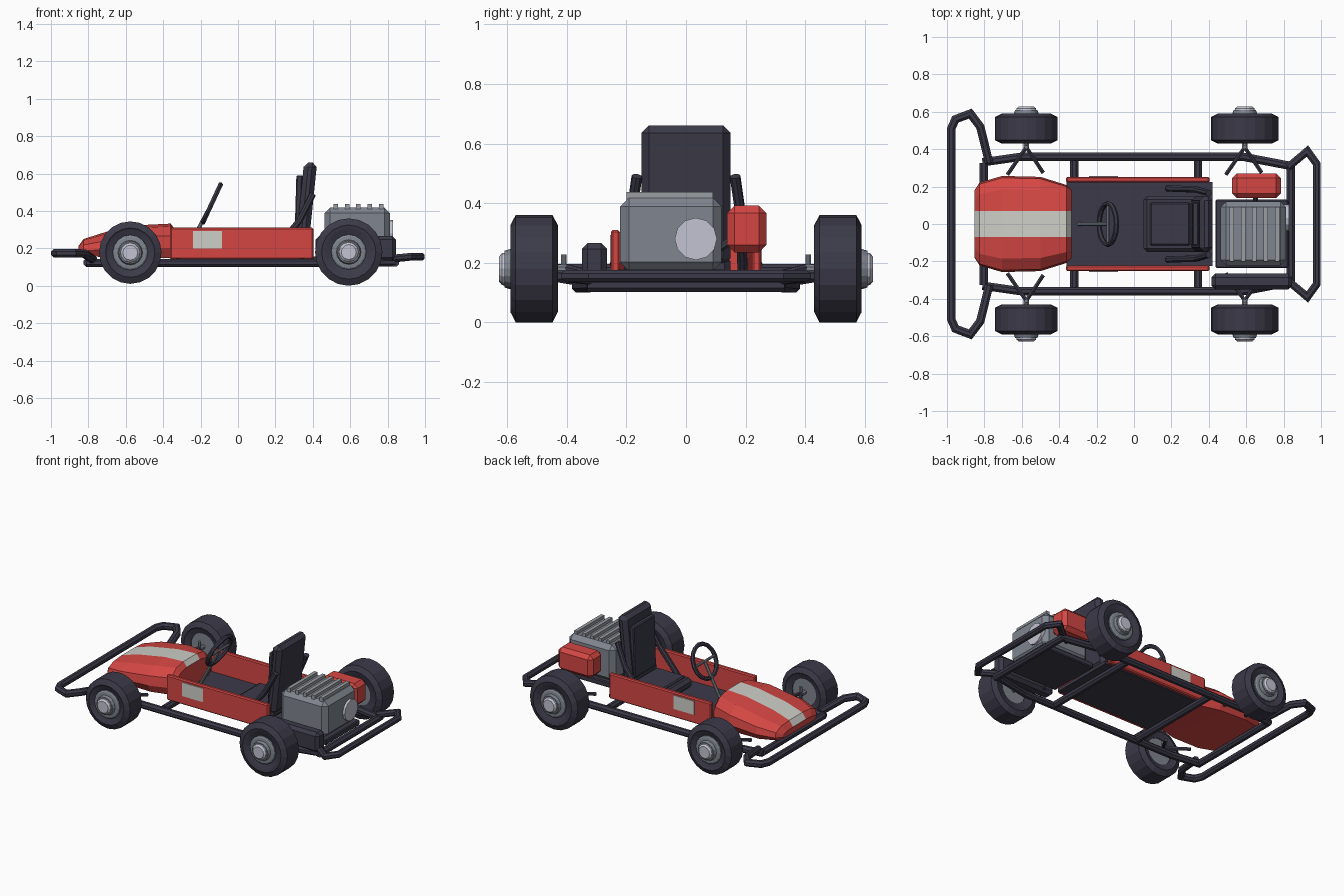
import bpy, bmesh, math
from mathutils import Vector, Matrix

if "Cube" in bpy.data.objects:
    bpy.data.objects.remove(bpy.data.objects["Cube"])


def mat(name, rgb):
    m = bpy.data.materials.new(name)
    m.diffuse_color = (*rgb, 1)
    m.use_nodes = True
    m.node_tree.nodes["Principled BSDF"].inputs["Base Color"].default_value = m.diffuse_color
    return m


DARK = mat("dark_charcoal", (0.044, 0.042, 0.066))
RED = mat("red", (0.66, 0.062, 0.056))
WHITE = mat("off_white", (0.62, 0.62, 0.58))
GREY = mat("engine_grey", (0.215, 0.235, 0.275))
FIN = mat("fin_grey", (0.32, 0.34, 0.37))
SILVER = mat("silver", (0.55, 0.55, 0.65))


def finish(name, bm, *mats):
    bmesh.ops.recalc_face_normals(bm, faces=bm.faces[:])
    me = bpy.data.meshes.new(name)
    bm.to_mesh(me)
    bm.free()
    for m in mats:
        me.materials.append(m)
    ob = bpy.data.objects.new(name, me)
    bpy.context.collection.objects.link(ob)
    return ob


def loft(name, rings, mats, rule=None, cyclic=False):
    """Skin a list of equal-sized rings; rule(ring, side) gives the material index."""
    bm = bmesh.new()
    vs = [[bm.verts.new(p) for p in r] for r in rings]
    n = len(vs[0])
    for i in range(len(vs) - (0 if cyclic else 1)):
        a, b = vs[i], vs[(i + 1) % len(vs)]
        for j in range(n):
            f = bm.faces.new((a[j], a[(j + 1) % n], b[(j + 1) % n], b[j]))
            f.material_index = rule(i, j) if rule else 0
    if not cyclic:
        bm.faces.new(vs[0])
        bm.faces.new(vs[-1])
    return finish(name, bm, *mats)


def tube(name, pts, r, m=DARK, n=8):
    pts = [Vector(p) for p in pts]
    rings = []
    for i, p in enumerate(pts):
        d0 = (p - pts[i - 1]).normalized() if i else None
        d1 = (pts[i + 1] - p).normalized() if i < len(pts) - 1 else None
        t = ((d0 or d1) + (d1 or d0)).normalized()
        up = Vector((0, 0, 1)) if abs(t.z) < 0.9 else Vector((0, 1, 0))
        s = t.cross(up).normalized()
        u = s.cross(t)
        k = 1 / max(0.6, t.dot(d0 or d1))  # mitre the bends
        rings.append([p + s * r * k * math.cos(a) + u * r * math.sin(a)
                      for a in [2 * math.pi * (j + 0.5) / n for j in range(n)]])
    return loft(name, rings, [m])


def box(name, lo, hi, m, bev=0.0, lean=0.0):
    """Chamfered box from lo to hi; lean shifts the top along x."""
    lo, hi = Vector(lo), Vector(hi)
    bm = bmesh.new()
    bmesh.ops.create_cube(bm, size=1)
    size = hi - lo
    for v in bm.verts:
        top = v.co.z > 0
        v.co = Vector([(lo[i] + hi[i]) / 2 + v.co[i] * size[i] for i in range(3)])
        v.co.x += lean if top else 0
    if bev:
        bmesh.ops.bevel(bm, geom=bm.edges[:], offset=bev, segments=1,
                        affect='EDGES', profile=0.5)
    return finish(name, bm, m)


def lathe_y(name, c, prof, m, s=1, n=16, cyclic=False):
    """Turn (radius, y) points around a y axis through c = (x, z)."""
    rings = [[(c[0] + r * math.cos(a), s * y, c[1] + r * math.sin(a))
              for a in [2 * math.pi * j / n for j in range(n)]] for r, y in prof]
    return loft(name, rings, [m], cyclic=cyclic)


# wheels, hubs and suspension
for end, x, r in (("front", -0.576, 0.167), ("rear", 0.592, 0.18)):
    z = r + (0.01 if end == "front" else 0)
    for side, s in (("right", -1), ("left", 1)):
        tag = f"{end}_{side}"
        lathe_y(tag + "_tire", (x, z),
                [(0.09, 0.445), (0.125, 0.435), (r - 0.035, 0.43), (r, 0.448), (r, 0.572),
                 (r - 0.035, 0.59), (0.125, 0.585), (0.09, 0.572)], DARK, s, 20, True)
        lathe_y(tag + "_rim", (x, z), [(0.094, 0.45), (0.094, 0.582), (0.085, 0.588),
                                       (0.066, 0.59), (0.06, 0.61)], GREY, s)
        lathe_y(tag + "_hub_cap", (x, z), [(0.055, 0.6), (0.052, 0.618), (0.04, 0.628)],
                SILVER, s, 12)
        tube(tag + "_wishbone", [(x - 0.1, s * 0.265, 0.15), (x, s * 0.41, 0.185),
                                 (x + 0.09, s * 0.275, 0.15)], 0.012, DARK, 6)
        tube(tag + "_kingpin", [(x, s * 0.41, 0.15), (x, s * 0.41, 0.228)], 0.01, GREY)
        tube(tag + "_axle", [(x, s * 0.4, z), (x, s * 0.46, z)], 0.016, GREY)

# tubular frame
for side, s in (("right", -1), ("left", 1)):
    tube(side + "_side_rail", [(-0.81, s * 0.33, 0.122), (-0.6, s * 0.36, 0.122),
                               (0.58, s * 0.36, 0.122), (0.84, s * 0.31, 0.125)], 0.024)
for i, (x, w) in enumerate(((-0.803, 0.325), (-0.32, 0.34), (0.342, 0.34), (0.838, 0.33))):
    tube(f"cross_member_{i + 1}", [(x, -w, 0.124), (x, w, 0.124)], 0.024)

# bumpers
half = [(-0.775, 0.33, 0.14), (-0.822, 0.52, 0.172), (-0.875, 0.59, 0.174),
        (-0.955, 0.56, 0.174), (-0.977, 0.51, 0.174)]
tube("front_bumper", half + [(x, -y, z) for x, y, z in reversed(half)], 0.024)
half = [(0.825, 0.305, 0.145), (0.927, 0.39, 0.155), (0.978, 0.32, 0.155)]
tube("rear_bumper", half + [(x, -y, z) for x, y, z in reversed(half)], 0.022)

# floor and side panels with number plates
box("floor_pan", (-0.36, -0.225, 0.135), (0.42, 0.225, 0.155), DARK)
for side, s in (("right", -1), ("left", 1)):
    y0, y1 = sorted((s * 0.222, s * 0.252))
    box(side + "_side_panel", (-0.363, y0, 0.14), (0.403, y1, 0.31), RED, 0.007)
    y0, y1 = sorted((s * 0.25, s * 0.256))
    box(side + "_number_plate", (-0.24, y0, 0.2), (-0.085, y1, 0.293), WHITE)

# nose cone: lofted cross sections with a centre stripe
rings = []
for x, w, zb, zt in ((-0.853, 0.18, 0.172, 0.212), (-0.825, 0.222, 0.16, 0.25),
                     (-0.705, 0.257, 0.152, 0.288), (-0.5, 0.252, 0.147, 0.325),
                     (-0.36, 0.208, 0.147, 0.332), (-0.335, 0.185, 0.15, 0.3)):
    h = zt - zb
    side = [(0.88 * w, zb), (w, zb + 0.3 * h), (0.96 * w, zb + 0.65 * h),
            (0.72 * w, zb + 0.92 * h), (0.07, zt)]
    rings.append([(x, y, z) for y, z in side] + [(x, -y, z) for y, z in reversed(side)])
loft("nose_cone", rings, [RED, WHITE], lambda i, j: 1 if j == 4 else 0)

# steering
tube("steering_column", [(-0.30, 0, 0.14), (-0.14, 0, 0.44)], 0.011, GREY)
tube("steering_spoke", [(-0.14, -0.11, 0.44), (-0.14, 0.11, 0.44)], 0.009, GREY)
tilt = Matrix.Rotation(math.atan2(0.1, 0.215), 3, 'Y')
rings = []
for i in range(16):
    a = 2 * math.pi * i / 16
    rings.append([Vector((-0.14, 0, 0.44)) + tilt @ Vector(
        (0.014 * math.sin(b), (0.11 + 0.014 * math.cos(b)) * math.cos(a),
         (0.11 + 0.014 * math.cos(b)) * math.sin(a)))
        for b in [2 * math.pi * j / 6 for j in range(6)]])
loft("steering_wheel", rings, [DARK], cyclic=True)

# seat
box("seat_base", (0.05, -0.15, 0.155), (0.36, 0.15, 0.225), DARK, 0.02)
box("seat_cushion", (0.085, -0.115, 0.22), (0.30, 0.115, 0.24), DARK, 0.008)
box("seat_back", (0.305, -0.15, 0.19), (0.375, 0.15, 0.66), DARK, 0.025, 0.048)
box("seat_back_pad", (0.302, -0.115, 0.25), (0.335, 0.115, 0.59), DARK, 0.006, 0.01)
for side, s in (("right", -1), ("left", 1)):
    tube(side + "_seat_strut", [(0.18, s * 0.19, 0.165), (0.33, s * 0.185, 0.35),
                                (0.4, s * 0.165, 0.49)], 0.018)

# engine with cooling fins, chain guard and fuel tank
box("engine_mount", (0.435, -0.235, 0.14), (0.825, 0.13, 0.178), DARK, 0.006)
box("engine_block", (0.463, -0.222, 0.172), (0.813, 0.12, 0.418), GREY, 0.03)
for i in range(5):
    x = 0.522 + i * 0.061
    box(f"cooling_fin_{i + 1}", (x - 0.012, -0.2, 0.41), (x + 0.012, 0.09, 0.438), FIN)
disc = [[(x, 0.033 + r * math.cos(a), 0.28 + r * math.sin(a))
         for a in [2 * math.pi * j / 12 for j in range(12)]]
        for x, r in ((0.8, 0.071), (0.828, 0.071))]
loft("engine_cover_disc", disc, [SILVER])
box("chain_guard", (0.415, -0.35, 0.13), (0.845, -0.265, 0.266), DARK, 0.02)
box("fuel_tank", (0.525, 0.138, 0.235), (0.785, 0.27, 0.392), RED, 0.025)
tube("fuel_tank_bracket", [(0.65, 0.1, 0.24), (0.65, 0.16, 0.28)], 0.014)
